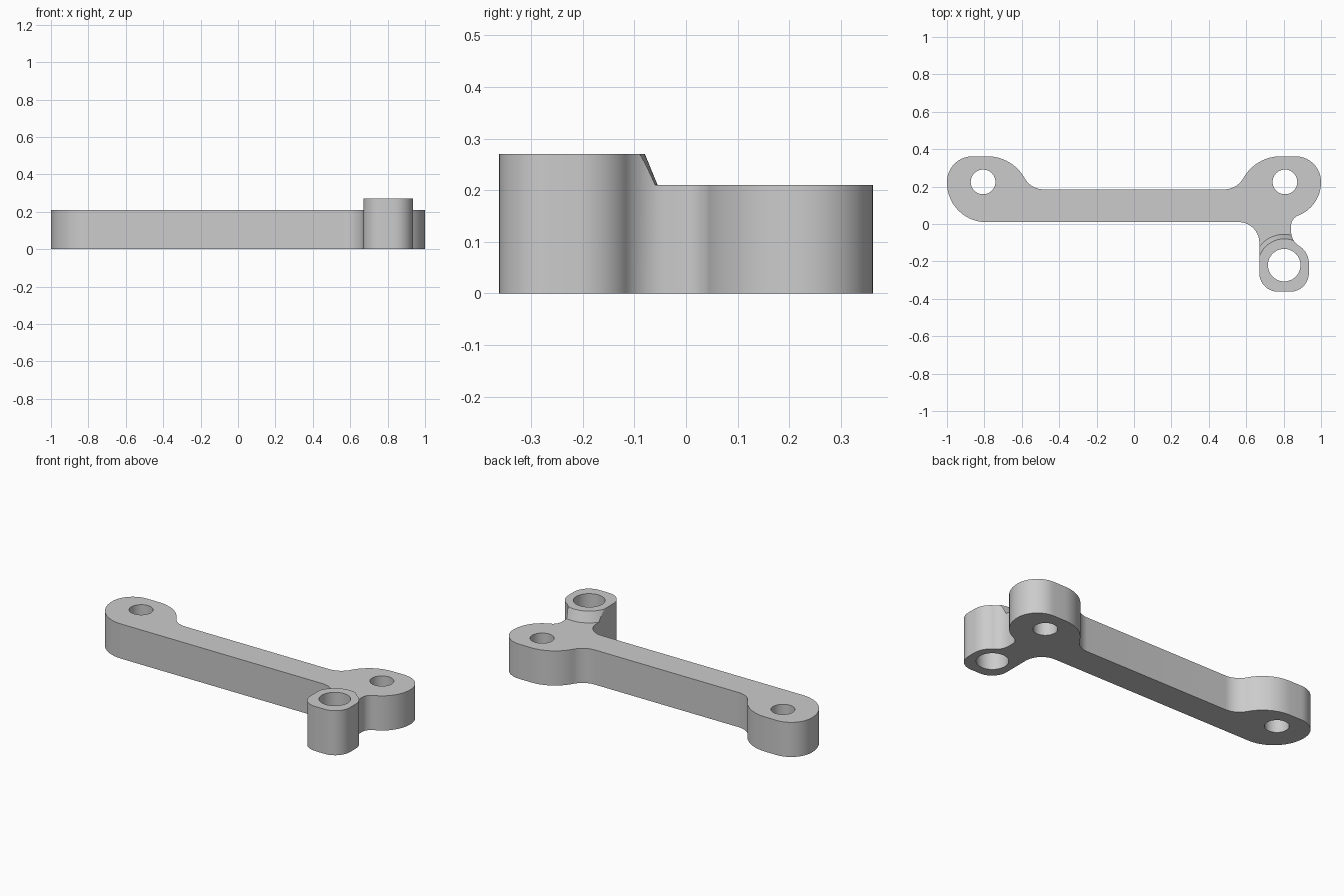
import bpy, bmesh, math
from mathutils import Vector

cube = bpy.data.objects.get("Cube")
if cube:
    bpy.data.objects.remove(cube, do_unlink=True)

grey = bpy.data.materials.new("plain grey")
grey.use_nodes = True
colour = (0.6, 0.6, 0.6, 1)
grey.diffuse_color = colour
grey.node_tree.nodes["Principled BSDF"].inputs["Base Color"].default_value = colour

PLATE_TOP, BOSS_TOP = 0.21, 0.27
EYE_X, EYE_Y = 0.807, 0.225
BOSS = Vector((0.803, -0.22))


def arc(centre, radius, start, sweep, steps):
    return [centre + radius * Vector((math.cos(start + sweep * i / steps),
                                      math.sin(start + sweep * i / steps)))
            for i in range(steps + 1)]


def rounded(corners, steps=14):
    """Closed outline with a tangent arc at every corner (x, y, radius)."""
    points = []
    for i, (x, y, r) in enumerate(corners):
        p = Vector((x, y))
        u = (Vector(corners[i - 1][:2]) - p).normalized()
        v = (Vector(corners[(i + 1) % len(corners)][:2]) - p).normalized()
        half = u.angle(v) / 2
        centre = p + (u + v).normalized() * r / math.sin(half)
        s = p + u * r / math.tan(half) - centre
        e = p + v * r / math.tan(half) - centre
        a = math.atan2(s.y, s.x)
        sweep = (math.atan2(e.y, e.x) - a + math.pi) % math.tau - math.pi
        points += arc(centre, r, a, sweep, steps)
    return points


def prism(name, low, high, z0, z1):
    """Solid between two matching outlines."""
    bm = bmesh.new()
    a = [bm.verts.new((p.x, p.y, z0)) for p in low]
    b = [bm.verts.new((p.x, p.y, z1)) for p in high]
    bm.faces.new(a)
    bm.faces.new(b)
    for i in range(len(a)):
        bm.faces.new((a[i - 1], a[i], b[i], b[i - 1]))
    bmesh.ops.recalc_face_normals(bm, faces=bm.faces)
    mesh = bpy.data.meshes.new(name)
    bm.to_mesh(mesh)
    bm.free()
    mesh.materials.append(grey)
    obj = bpy.data.objects.new(name, mesh)
    bpy.context.collection.objects.link(obj)
    return obj


def cut(target, cutter):
    cutter.hide_render = True
    bpy.context.view_layer.objects.active = target
    mod = target.modifiers.new("cut", "BOOLEAN")
    mod.operation = "DIFFERENCE"
    mod.solver = "EXACT"
    mod.object = cutter
    bpy.ops.object.modifier_apply(modifier=mod.name)
    bpy.data.objects.remove(cutter, do_unlink=True)


# Bracket outline, clockwise from the lower left lobe
outline = rounded([
    (-1, 0.01, 0.21), (-1, 0.362, 0.137),
    (-0.652, 0.362, 0.229), (-0.55, 0.185, 0.118),
    (0.55, 0.185, 0.118), (0.652, 0.362, 0.229),
    (1, 0.362, 0.137), (1, 0.095, 0.19),
    (0.84, 0.03, 0.06), (0.84, -0.09, 0.09),
    (0.935, -0.15, 0.11), (0.935, -0.362, 0.1),
    (0.67, -0.362, 0.1), (0.67, 0.01, 0.11),
])
bracket = prism("bracket_arm", outline, outline, 0, BOSS_TOP)

# Lower everything except the boss, leaving a conical slope around it
outer = [Vector(p) for p in ((-1.2, BOSS.y), (-1.2, 0.6), (1.2, 0.6), (1.2, BOSS.y))]
low = arc(BOSS, 0.165, 0, math.pi, 40) + outer
high = arc(BOSS, 0.128, 0, math.pi, 40) + outer
cut(bracket, prism("step_cutter", low, high, PLATE_TOP, 0.30))

# Through holes
for x, y, r in ((-EYE_X, EYE_Y, 0.066), (EYE_X, EYE_Y, 0.066), (BOSS.x, BOSS.y, 0.087)):
    ring = arc(Vector((x, y)), r, 0, math.tau, 48)[:-1]
    cut(bracket, prism("hole_cutter", ring, ring, -0.1, 0.4))

bpy.ops.object.select_all(action="DESELECT")
bracket.select_set(True)
bpy.context.view_layer.objects.active = bracket
bpy.ops.object.shade_smooth_by_angle(angle=math.radians(30))
